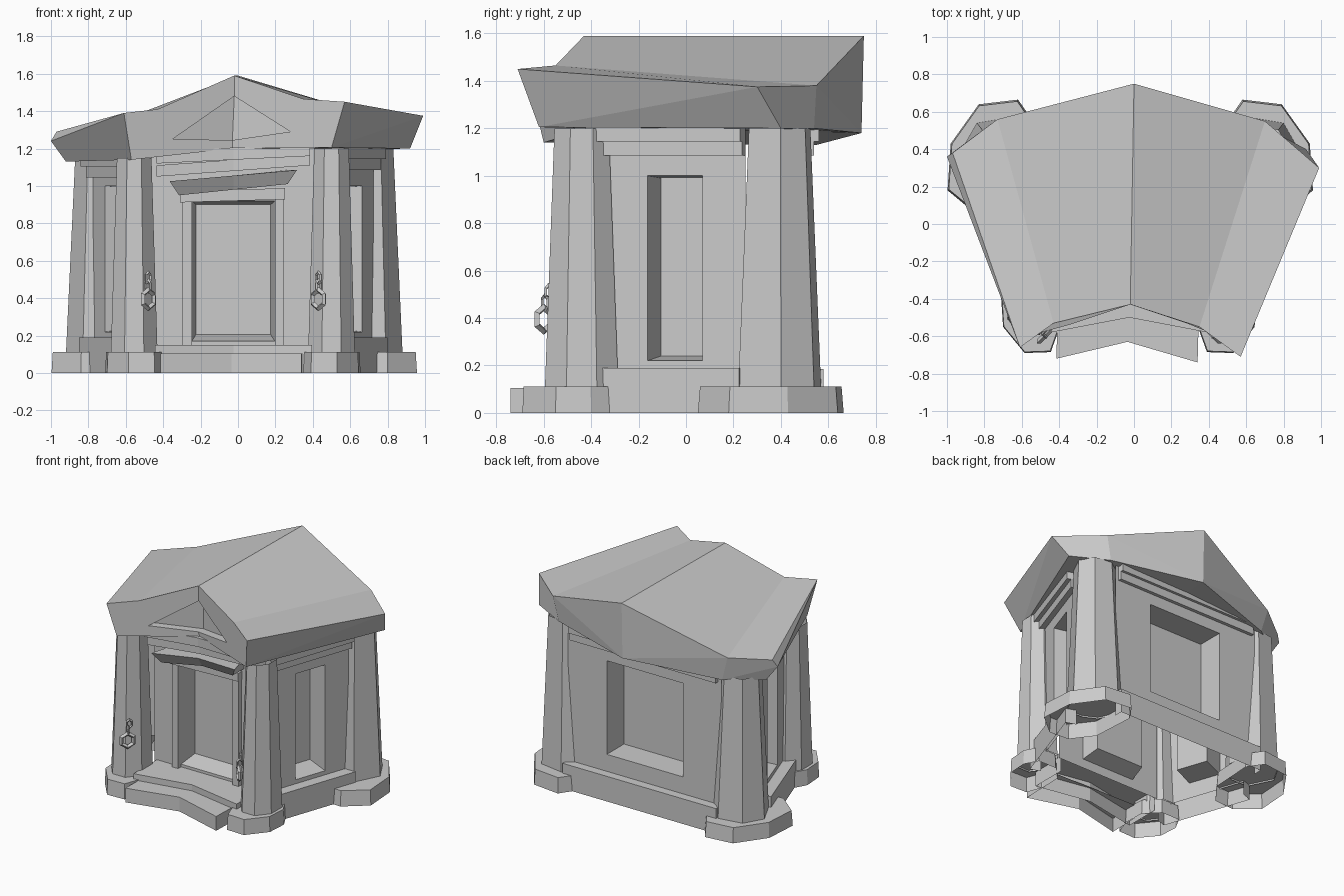
import bpy, bmesh, math
from mathutils import Vector, Matrix

if "Cube" in bpy.data.objects:
    bpy.data.objects.remove(bpy.data.objects["Cube"])

CX = -0.025  # symmetry line of the leaning building


def make(name, verts, faces):
    me = bpy.data.meshes.new(name)
    me.from_pydata([tuple(v) for v in verts], [], faces)
    bm = bmesh.new()
    bm.from_mesh(me)
    bmesh.ops.recalc_face_normals(bm, faces=bm.faces)
    bm.to_mesh(me)
    bm.free()
    ob = bpy.data.objects.new(name, me)
    bpy.context.collection.objects.link(ob)
    return ob


def loft(name, rings, cap_top=False, cap_bottom=False, skip=()):
    n = len(rings[0])
    verts = [v for r in rings for v in r]
    faces = [(k*n+i, k*n+(i+1) % n, (k+1)*n+(i+1) % n, (k+1)*n+i)
             for k in range(len(rings)-1) for i in range(n) if i not in skip]
    if cap_top:
        faces.append(tuple(range(len(verts)-n, len(verts))))
    if cap_bottom:
        faces.append(tuple(range(n))[::-1])
    return make(name, verts, faces)


def octagon(c, rx, ry):
    k = 1 / math.cos(math.pi/8)
    return [(c[0] + rx*k*math.cos(math.pi*(i+.5)/4),
             c[1] + ry*k*math.sin(math.pi*(i+.5)/4)) for i in range(8)]


def scaled(pts, k, z):
    """Plan polygon shrunk about its middle and lifted to z."""
    mx = (min(p[0] for p in pts) + max(p[0] for p in pts)) / 2
    my = (min(p[1] for p in pts) + max(p[1] for p in pts)) / 2
    return [(mx + (x-mx)*k, my + (y-my)*k, z) for x, y in pts]


def wall_frame(a, b):
    a, b = Vector((*a, 0)), Vector((*b, 0))
    d = (b - a).normalized()
    return a, b, d, Vector((d.y, -d.x, 0))


def panel(name, a, b, z0, z1, rects, shift=0):
    """Wall from a to b (left to right from outside) with nested recess rectangles."""
    a, b, d, n = wall_frame(a, b)
    L = (b - a).length
    m = L/2 + shift
    rings = []
    for u0, u1, lo, hi, dep in [(0, L, z0, z1, 0)] + [
            (m-w, m+w, lo, hi, dep) for w, lo, hi, dep in rects]:
        rings.append([a + d*u - n*dep + Vector((0, 0, z))
                      for u, z in ((u0, lo), (u1, lo), (u1, hi), (u0, hi))])
    return loft(name, rings, cap_top=True)


def bar(name, a, b, z0, z1, out, flare=0, sag=0, tilt=0, back=0, closed=True):
    """Slab on a wall line; sag bends its middle inward, flare widens the top."""
    a, b, d, n = wall_frame(a, b)

    def ring(z, f, t):
        up = Vector((0, 0, z))
        tz = Vector((0, 0, t))
        m = (a + b) / 2
        return [a + n*(out+f) - d*f + up - tz, m + n*(out+f-sag) + up,
                b + n*(out+f) + d*f + up + tz, b - n*back + up + tz, a - n*back + up - tz]
    return loft(name, [ring(z0, 0, tilt), ring(z1, flare, tilt)], True, closed, skip=(3,))


# Eight-sided columns on wide feet, plan outlines for the right side
FRONT_FOOT = [(.655, -.40), (.645, -.55), (.53, -.69), (.39, -.685),
              (.345, -.56), (.35, -.4), (.45, -.30), (.6, -.30)]
REAR_FOOT = [(.58, .665), (.79, .64), (.94, .43), (.957, .18),
             (.80, .05), (.64, .06), (.52, .22), (.5, .55)]
FRONT_COL = octagon((.5, -.44), .125, .155)
REAR_COL = [(.65, .22), (.79, .22), (.88, .40), (.80, .54),
            (.62, .57), (.52, .5), (.5, .38), (.55, .27)]

for side, s in (("left", -1), ("right", 1)):
    for pos, col, foot, k in (("front", FRONT_COL, FRONT_FOOT, .74),
                              ("rear", REAR_COL, REAR_FOOT, .74)):
        o = 0 if s > 0 else (-.04 if pos == "rear" else -.055)
        col = [(o + s*x, y) for x, y in col]
        foot = [(o + s*x, y) for x, y in foot]
        top = 1.2 if s > 0 else 1.15
        loft(f"{side}_{pos}_column", [scaled(col, 1, .1), scaled(col, k, top)])
        loft(f"{side}_{pos}_foot", [scaled(foot, 1, 0), scaled(foot, .97, .112)], True)

    # Side wall with tall blind window, plinth and stepped lintel
    p, q = (CX + s*.525, -.40), (CX + s*.75, .25)
    if s < 0:
        p, q = q, p
    top = 1.2 if s > 0 else 1.16
    panel(f"{side}_wall", p, q, .1, top,
          [(.122, .22, 1.0, 0), (.12, .24, .99, .17)], shift=s*.03)
    bar(f"{side}_plinth", p, q, 0, .19, .08, closed=False)
    bar(f"{side}_lower_lintel", p, q, top-.115, top-.05, .04)
    bar(f"{side}_upper_lintel", p, q, top-.055, top+.01, .07)

# Back wall with broad blind window
p, q = (.60, .515), (-.65, .515)
panel("back_wall", p, q, .1, 1.2, [(.31, .31, 1.0, 0), (.31, .31, 1.0, .2)])
bar("back_plinth", p, q, 0, .185, .065, closed=False)
bar("back_lower_lintel", (.57, .515), (-.62, .515), 1.085, 1.15, .025)
bar("back_upper_lintel", (.57, .515), (-.62, .515), 1.145, 1.2, .045)

# Front wall set behind the columns, with framed, sunken door
WY = -.31
panel("front_wall", (CX-.44, WY), (CX+.44, WY), .1, 1.2,
      [(.222, .17, .92, 0), (.2, .205, .9, .13)])
for s in (-1, 1):
    x = CX + s*.247
    bar("door_jamb", (x-.025, WY), (x+.025, WY), .14, .95, .035)
bar("door_head", (CX-.285, WY), (CX+.275, WY), .92, .98, .045, tilt=.008)
bar("door_cornice", (CX-.29, -.40), (CX+.29, -.40), .98, 1.055, .04, .05, .06, .03, back=-WY-.31+.09)
bar("front_lower_lintel", (CX-.41, -.40), (CX+.41, -.40), 1.08, 1.14, .04, 0, .03, .03, back=.09)
bar("front_upper_lintel", (CX-.41, -.40), (CX+.41, -.40), 1.14, 1.205, .07, 0, .04, .02, back=.09)

# Concave threshold and entrance step
bar("threshold", (CX-.42, WY), (CX+.42, WY), 0, .15, .27, 0, .08, closed=False)
bar("entrance_step", (-.415, -.72), (.34, -.74), 0, .105, 0, 0, .1, back=.24, closed=False)

# Sagging roof: eave top, fascia bottom and folded gable with sunken triangle
V = [(-.61, -.66, 1.39), (-.43, -.53, 1.41), (-.02, -.43, 1.59), (.35, -.55, 1.465),
     (.57, -.71, 1.45), (.99, .30, 1.375), (.70, .55, 1.38), (0, .75, 1.59),
     (-.73, .56, 1.31), (-.97, .38, 1.29),                                  # 0-9 top
     (-.57, -.60, 1.14), (-.03, -.40, 1.20), (.50, -.62, 1.205), (.92, .40, 1.2),
     (.66, .54, 1.2), (0, .74, 1.18), (-.68, .55, 1.13), (-.92, .38, 1.13),  # 10-17 bottom
     (-.35, -.54, 1.25), (-.02, -.43, 1.48), (.28, -.53, 1.29), (-.03, -.42, 1.245),
     (-1, .36, 1.24)]                                                        # 22 left eave tip
V += [(x, y + .06, z) for x, y, z in V[18:22]]
F = [(0, 1, 8, 9), (1, 2, 7, 8), (2, 3, 6, 7), (3, 4, 5, 6),
     (4, 12, 5), (5, 12, 13), (5, 13, 14, 6), (6, 14, 15), (6, 15, 7),
     (7, 15, 8), (8, 15, 16), (8, 16, 22, 9), (16, 17, 22), (9, 22, 0), (22, 17, 10, 0),
     (10, 0, 1, 2, 19, 18, 21, 11), (12, 11, 21, 20, 19, 2, 3, 4),
     (18, 19, 24, 23), (19, 20, 25, 24), (20, 21, 26, 25), (21, 18, 23, 26),
     (23, 24, 26), (24, 25, 26),
     (10, 11, 15, 16, 17), (11, 12, 13, 14, 15)]
make("roof", V, F)


# Hexagonal ring pulls hung on links from the front columns
def ring(name, loc, yaw, R, r, sx, sz):
    verts = []
    for i in range(6):
        t = math.pi*(i/3 + .5)
        for j in range(4):
            u = math.pi/2*j
            w = R + r*math.cos(u)
            verts.append(Vector((w*math.cos(t)*sx, r*math.sin(u), w*math.sin(t)*sz)))
    faces = [(i*4+j, i*4+(j+1) % 4, (i+1) % 6*4+(j+1) % 4, (i+1) % 6*4+j)
             for i in range(6) for j in range(4)]
    m = Matrix.Translation(loc) @ Matrix.Rotation(yaw, 4, 'Z')
    return make(name, [m @ v for v in verts], faces)


for side, s in (("left", -1), ("right", 1)):
    x = CX + s*.455
    yaw = -s*math.pi/4
    ring(f"{side}_ring_pull", (x, -.60, .395), yaw, .047, .015, 1, 1.05)
    ring(f"{side}_chain_link", (x, -.595, .465), yaw + math.pi/2, .024, .008, .8, 1.3)
    ring(f"{side}_wall_link", (x, -.58, .51), yaw, .024, .008, .8, 1.2)
